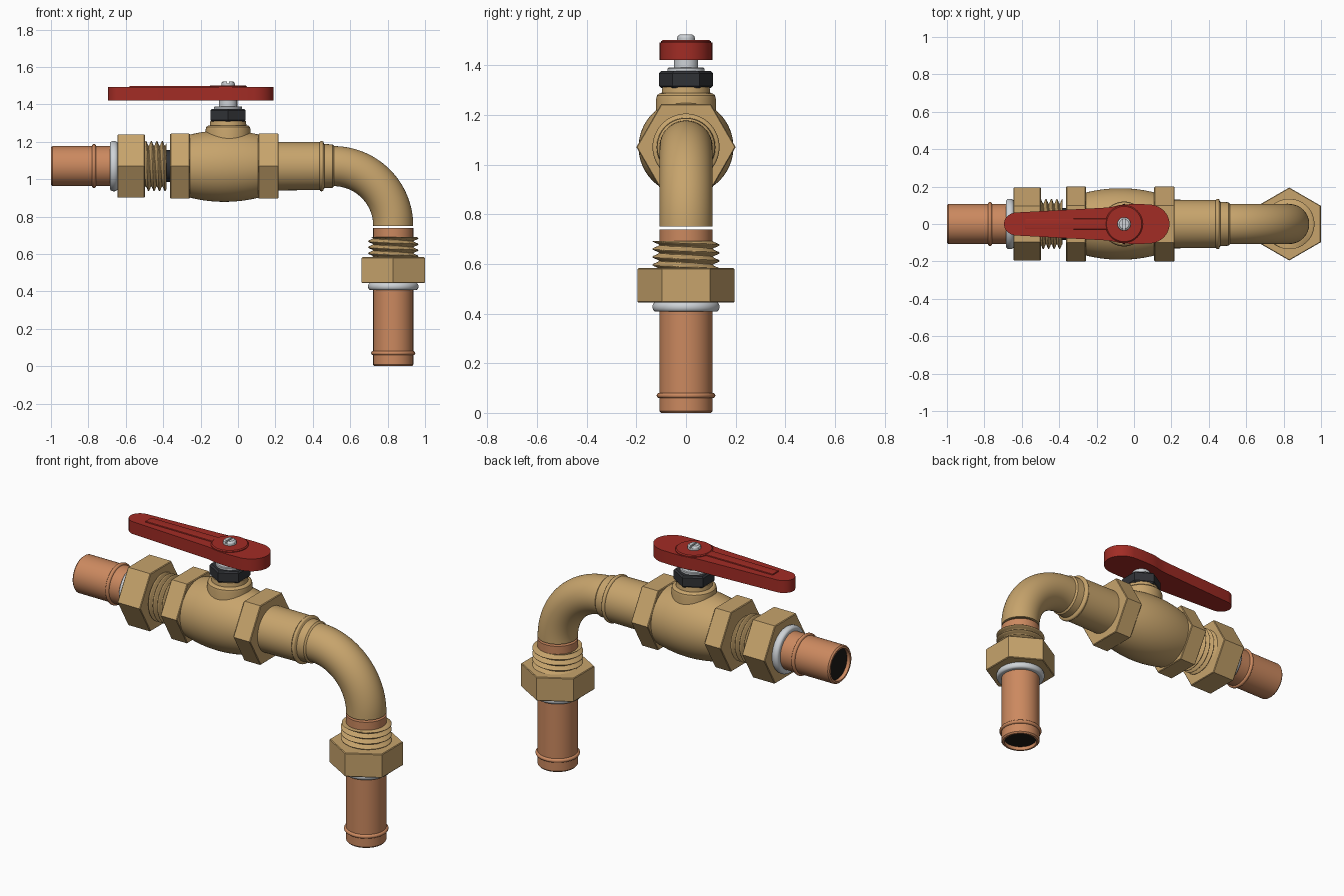
import bpy, bmesh, math
from mathutils import Vector

if "Cube" in bpy.data.objects:
    bpy.data.objects.remove(bpy.data.objects["Cube"])


def material(name, rgb):
    m = bpy.data.materials.new(name)
    m.diffuse_color = (*rgb, 1)
    m.use_nodes = True
    m.node_tree.nodes["Principled BSDF"].inputs["Base Color"].default_value = m.diffuse_color
    return m


BRASS = material("brass", (0.57, 0.37, 0.15))
COPPER = material("copper", (0.60, 0.25, 0.115))
RED = material("red_paint", (0.36, 0.025, 0.018))
DARK = material("dark_steel", (0.03, 0.032, 0.037))
BORE = material("bore", (0.012, 0.01, 0.008))
STEEL = material("bright_steel", (0.62, 0.65, 0.68))

AXIS_Z = 1.07          # height of the horizontal run
DROP_X = 0.83          # x of the vertical run
STEM_X = -0.053        # x of the valve stem
PIPE_R = 0.107


def finish(name, bm, mat, angle=30):
    bmesh.ops.recalc_face_normals(bm, faces=bm.faces)
    me = bpy.data.meshes.new(name)
    bm.to_mesh(me)
    bm.free()
    ob = bpy.data.objects.new(name, me)
    bpy.context.collection.objects.link(ob)
    me.materials.append(mat)
    bpy.ops.object.select_all(action='DESELECT')
    ob.select_set(True)
    bpy.context.view_layer.objects.active = ob
    bpy.ops.object.shade_smooth_by_angle(angle=math.radians(angle))
    return ob


def skin(bm, rings, cap=True):
    # join successive rings of points with quads
    vs = [[bm.verts.new(p) for p in r] for r in rings]
    n = len(vs[0])
    for a, b in zip(vs, vs[1:]):
        for i in range(n):
            j = (i + 1) % n
            bm.faces.new((a[i], a[j], b[j], b[i]))
    if cap:
        bm.faces.new(vs[0])
        bm.faces.new(vs[-1])


def place(axis, t, r, a):
    if axis == 'X':
        return Vector((t, r * math.cos(a), AXIS_Z + r * math.sin(a)))
    cx = DROP_X if axis == 'DROP' else STEM_X
    return Vector((cx + r * math.sin(a), r * math.cos(a), t))


def lathe(name, axis, profile, mat, n=64):
    # profile: (distance along axis, radius)
    bm = bmesh.new()
    skin(bm, [[place(axis, t, r, math.tau * i / n) for i in range(n)] for t, r in profile])
    return finish(name, bm, mat)


def hexagon(name, axis, t0, t1, r, mat=BRASS, c=0.004):
    return lathe(name, axis, [(t0, r - c), (t0 + c, r), (t1 - c, r), (t1, r - c)], mat, 6)


def thread(name, axis, t0, t1, turns):
    # helical ridge as a rippled cylinder
    n, m = 64, int(turns * 12)
    bm = bmesh.new()
    rings = []
    for k in range(m + 1):
        u = k / m
        rings.append([place(axis, t0 + (t1 - t0) * u,
                            0.122 + 0.013 * math.cos(math.tau * (turns * u - i / n)),
                            math.tau * i / n) for i in range(n)])
    skin(bm, rings)
    return finish(name, bm, BRASS, 60)


def bead(t, r=PIPE_R, h=0.011, w=0.011):
    # rounded rolled ring in a pipe profile
    return [(t + w * math.cos(a), r + h * math.sin(a))
            for a in [math.pi * (1 - k / 8) for k in range(9)]]


def washer(name, axis, t0, t1, r):
    h = (t1 - t0) / 2
    pts = [(t0 + h - h * math.cos(a), r - h * 0.7 + h * 0.7 * math.sin(a))
           for a in [math.pi * k / 10 for k in range(11)]]
    return lathe(name, axis, pts, STEEL)


def tailpipe(name, axis, start, end, bead_at):
    # open end at start, recessed dark bore
    pts = [(start + 0.03, 0.088), (start, 0.09), (start, 0.1), (start + 0.008, PIPE_R)]
    lathe(name, axis, pts + bead(bead_at) + [(end, PIPE_R)], COPPER)
    lathe(name + "_bore", axis, [(start + 0.02, 0.0895), (start + 0.029, 0.0895)], BORE)


# Copper tail pipes with union nuts, washers and threads
tailpipe("inlet_pipe", 'X', -1.0, -0.50, -0.77)
washer("inlet_washer", 'X', -0.685, -0.643, 0.135)
hexagon("inlet_union_nut", 'X', -0.645, -0.498, 0.195)
thread("inlet_thread", 'X', -0.50, -0.383, 4)
lathe("inlet_seal", 'X', [(-0.40, 0.085), (-0.35, 0.085)], DARK)

tailpipe("outlet_pipe", 'DROP', 0.0, 0.738, 0.07)
washer("outlet_washer", 'DROP', 0.408, 0.446, 0.135)
hexagon("outlet_union_nut", 'DROP', 0.444, 0.583, 0.195)
thread("outlet_thread", 'DROP', 0.58, 0.692, 3.5)

# Valve body: barrel between two hexagon ends
mid, half = -0.073, 0.19
lathe("valve_body", 'X', [(mid + half * s / 10, 0.191 - 0.024 * (s / 10) ** 2)
                          for s in range(-10, 11)], BRASS)
hexagon("valve_inlet_hex", 'X', -0.363, -0.257, 0.20)
hexagon("valve_outlet_hex", 'X', 0.108, 0.217, 0.20)

# Outlet sleeve with rolled rim
lathe("outlet_sleeve", 'X', [(0.21, 0.13), (0.435, 0.128)] + bead(0.447, 0.124)
      + [(0.462, 0.118), (0.505, 0.116), (0.514, PIPE_R)], BRASS)

# Elbow swept through a quarter circle, open at the lower end
bm = bmesh.new()
R, n = 0.32, 64
cx, cz = DROP_X - R, AXIS_Z - R


def elbow_ring(b, r, drop=0):
    d = Vector((math.sin(b), 0, math.cos(b)))
    c = Vector((cx, 0, cz - drop)) + d * R
    return [c + r * (d * math.cos(math.tau * i / n) + Vector((0, math.sin(math.tau * i / n), 0)))
            for i in range(n)]


steps = [math.pi / 2 * k / 28 for k in range(29)]
skin(bm, [elbow_ring(b, PIPE_R) for b in steps]
     + [elbow_ring(steps[-1], 0.092)] + [elbow_ring(b, 0.092) for b in (steps[-2], steps[-3])])
finish("elbow", bm, BRASS)

# Bonnet, packing nut and stem
lathe("bonnet", 'STEM', [(1.10, 0.12), (1.265, 0.12), (1.278, 0.117), (1.286, 0.108),
                         (1.288, 0.098), (1.312, 0.095)], BRASS)
hexagon("packing_nut", 'STEM', 1.308, 1.376, 0.109, DARK, 0.009)
lathe("stem_washer", 'STEM', [(1.37, 0.075), (1.386, 0.075), (1.39, 0.071)], STEEL)
lathe("stem", 'STEM', [(1.385, 0.049), (1.43, 0.049)], STEEL)


# Lever handle: mirrored outline, extruded with soft edges
def plate(name, outline, z0, z1, bevel):
    bm = bmesh.new()
    pts = outline + [(x, -y) for x, y in reversed(outline)]
    skin(bm, [[Vector((x, y, z)) for x, y in pts] for z in (z0, z1)])
    rim = [e for e in bm.edges if abs(e.verts[0].co.z - e.verts[1].co.z) < 1e-6]
    bmesh.ops.bevel(bm, geom=rim, offset=bevel, segments=3, profile=0.5, affect='EDGES')
    return finish(name, bm, RED, 40)


def arc(x, rx, ry, a0, a1, k=10):
    return [(x + rx * math.cos(math.radians(a0 + (a1 - a0) * (i + 0.5) / k)),
             ry * math.sin(math.radians(a0 + (a1 - a0) * (i + 0.5) / k))) for i in range(k)]


outline = (arc(-0.625, 0.07, 0.062, 180, 95)
           + [(-0.40, 0.074), (-0.16, 0.087), (-0.12, 0.091), (-0.085, 0.1), (-0.045, 0.105), (0.02, 0.107)]
           + arc(0.075, 0.115, 0.105, 88, 0, 12))
plate("lever_handle", outline, 1.42, 1.492, 0.008)
plate("handle_rib", [(-0.58, 0.027), (-0.10, 0.029)], 1.48, 1.499, 0.003)
lathe("handle_hub", 'STEM', [(1.48, 0.1), (1.496, 0.1), (1.501, 0.094)], RED)

# Slotted screw: two half heads over a solid base
lathe("screw_base", 'STEM', [(1.49, 0.036), (1.512, 0.036)], STEEL)
for side, label in ((1, "right"), (-1, "left")):
    bm = bmesh.new()
    rings = []
    for z, r in ((1.511, 0.036), (1.517, 0.034), (1.523, 0.026)):
        a0 = math.acos(0.005 / r)
        rings.append([Vector((STEM_X + side * r * math.cos(a), r * math.sin(a), z))
                      for a in [a0 * (k / 10 - 1) for k in range(21)]])
    skin(bm, rings)
    finish("screw_head_" + label, bm, STEEL)
